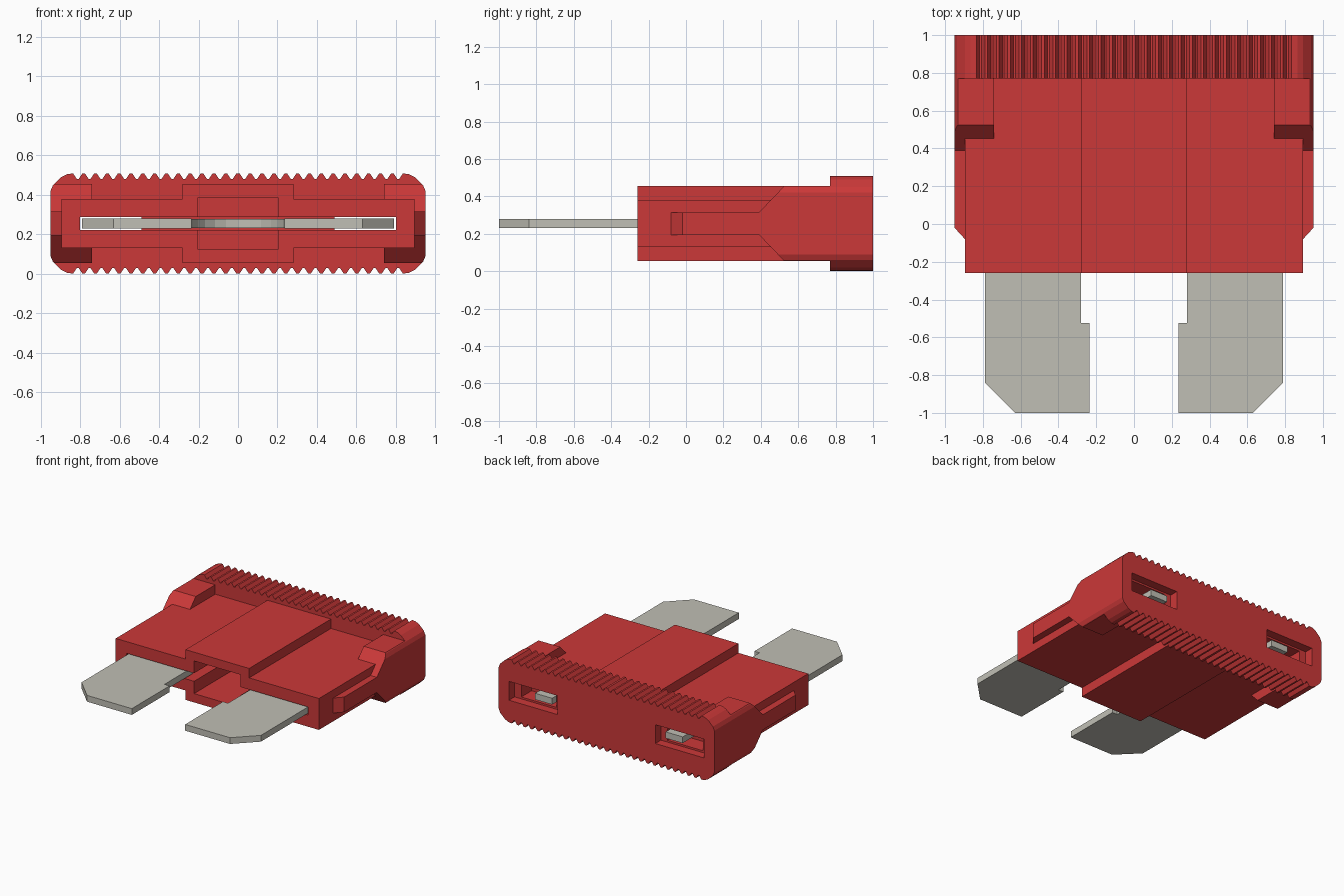
import bpy, bmesh, math

cube = bpy.data.objects.get("Cube")
if cube:
    bpy.data.objects.remove(cube, do_unlink=True)

MID = 0.255  # height of the plane of symmetry


def make_material(name, rgb):
    mat = bpy.data.materials.new(name)
    mat.use_nodes = True
    mat.diffuse_color = (*rgb, 1)
    mat.node_tree.nodes["Principled BSDF"].inputs["Base Color"].default_value = (*rgb, 1)
    return mat


red = make_material("red plastic", (0.60, 0.04, 0.04))
metal = make_material("grey metal", (0.53, 0.52, 0.46))


def prism(name, pts, axis, a, b, mat=red, side=1):
    """Extrude a 2D outline along an axis from a to b; side -1 mirrors it in x."""
    def place(u, v, t):
        x, y, z = {"X": (t, u, v), "Y": (u, t, v), "Z": (u, v, t)}[axis]
        return (x * side, y, z)
    bm = bmesh.new()
    low = [bm.verts.new(place(u, v, a)) for u, v in pts]
    high = [bm.verts.new(place(u, v, b)) for u, v in pts]
    bm.faces.new(low)
    bm.faces.new(high)
    for i in range(len(pts)):
        j = (i + 1) % len(pts)
        bm.faces.new((low[i], low[j], high[j], high[i]))
    bmesh.ops.recalc_face_normals(bm, faces=bm.faces)
    mesh = bpy.data.meshes.new(name)
    bm.to_mesh(mesh)
    bm.free()
    mesh.materials.append(mat)
    obj = bpy.data.objects.new(name, mesh)
    bpy.context.collection.objects.link(obj)
    return obj


def box(name, x0, x1, y0, y1, half, side=1):
    """Box centred on the plane of symmetry in height."""
    pts = [(x0, y0), (x1, y0), (x1, y1), (x0, y1)]
    return prism(name, pts, "Z", MID - half, MID + half, red, side)


def combine(obj, tool, operation):
    """Apply a boolean and remove the tool."""
    mod = obj.modifiers.new("combine", "BOOLEAN")
    mod.operation, mod.solver, mod.object = operation, "EXACT", tool
    bpy.context.view_layer.objects.active = obj
    bpy.ops.object.modifier_apply(modifier=mod.name)
    bpy.data.objects.remove(tool, do_unlink=True)


def four_way(quarter):
    """Mirror points (x, height above middle), listed from the side to the top."""
    top = quarter + [(-x, h) for x, h in reversed(quarter) if x > 1e-6]
    return [(x, MID + h) for x, h in top] + [(x, MID - h) for x, h in reversed(top)]


# Core with raised middle rib
body = prism("fuse_body", four_way([(0.895, 0.125), (0.28, 0.125), (0.28, 0.2)]),
             "Y", -0.26, 0.85)

# Ribbed grip head
corner = [(0.95, 0.165), (0.937, 0.195), (0.895, 0.235), (0.865, 0.25), (0.84, 0.253)]
teeth, pitch = 28, 0.06
ridge = []
for i in range(teeth // 2, 0, -1):
    x = i * pitch
    ridge += [(x - 0.005, 0.253), (x - 0.023, 0.226), (x - 0.033, 0.226), (x - 0.051, 0.253)]
head = prism("head", four_way(corner + ridge), "Y", 0.77, 1.0)
combine(body, head, "UNION")

# Sloped shoulders and side guide bars
slope = [(0.39, 0.06), (0.525, 0.2), (0.86, 0.2)]
shoulder_side = [(y, MID + h) for y, h in slope] + [(y, MID - h) for y, h in reversed(slope)]
guide_plan = [(0.85, -0.08), (0.895, -0.08), (0.95, -0.02), (0.95, 0.5), (0.85, 0.5)]
for s in (1, -1):
    shoulder = prism("shoulder", shoulder_side, "X", 0.74, 0.95, red, s)
    combine(shoulder, prism("clip", four_way(corner), "Y", 0.3, 0.95), "INTERSECT")
    combine(body, shoulder, "UNION")
    guide = prism("guide_bar", guide_plan, "Z", MID - 0.06, MID + 0.06, red, s)
    combine(body, guide, "UNION")

# Blade slot, middle cavity and rear test windows
combine(body, box("slot_cutter", -0.8, 0.8, -0.4, 0.85, 0.032), "DIFFERENCE")
combine(body, box("cavity_cutter", -0.205, 0.205, -0.4, 0.7, 0.13), "DIFFERENCE")
for s in (1, -1):
    combine(body, box("chamber_cutter", 0.49, 0.8, 0.8, 0.95, 0.06, s), "DIFFERENCE")
    combine(body, box("window_cutter", 0.43, 0.86, 0.93, 1.1, 0.075, s), "DIFFERENCE")

# Metal blades with rear test tabs
blade_plan = [(0.235, -1), (0.63, -1), (0.79, -0.84), (0.79, 0.72), (0.65, 0.72),
              (0.65, 0.97), (0.5, 0.97), (0.5, 0.72), (0.28, 0.72), (0.28, -0.525),
              (0.235, -0.525)]
for s, label in ((1, "left"), (-1, "right")):
    prism(label + "_blade", blade_plan, "Z", MID - 0.025, MID + 0.025, metal, s)


# Arched fuse link between the blades
def arc(radius, steps=12):
    return [(radius * math.cos(math.pi * i / steps), 0.2 + radius * math.sin(math.pi * i / steps))
            for i in range(steps + 1)]


prism("fuse_link", arc(0.3) + arc(0.235)[::-1], "Z", MID - 0.024, MID + 0.024, metal)
